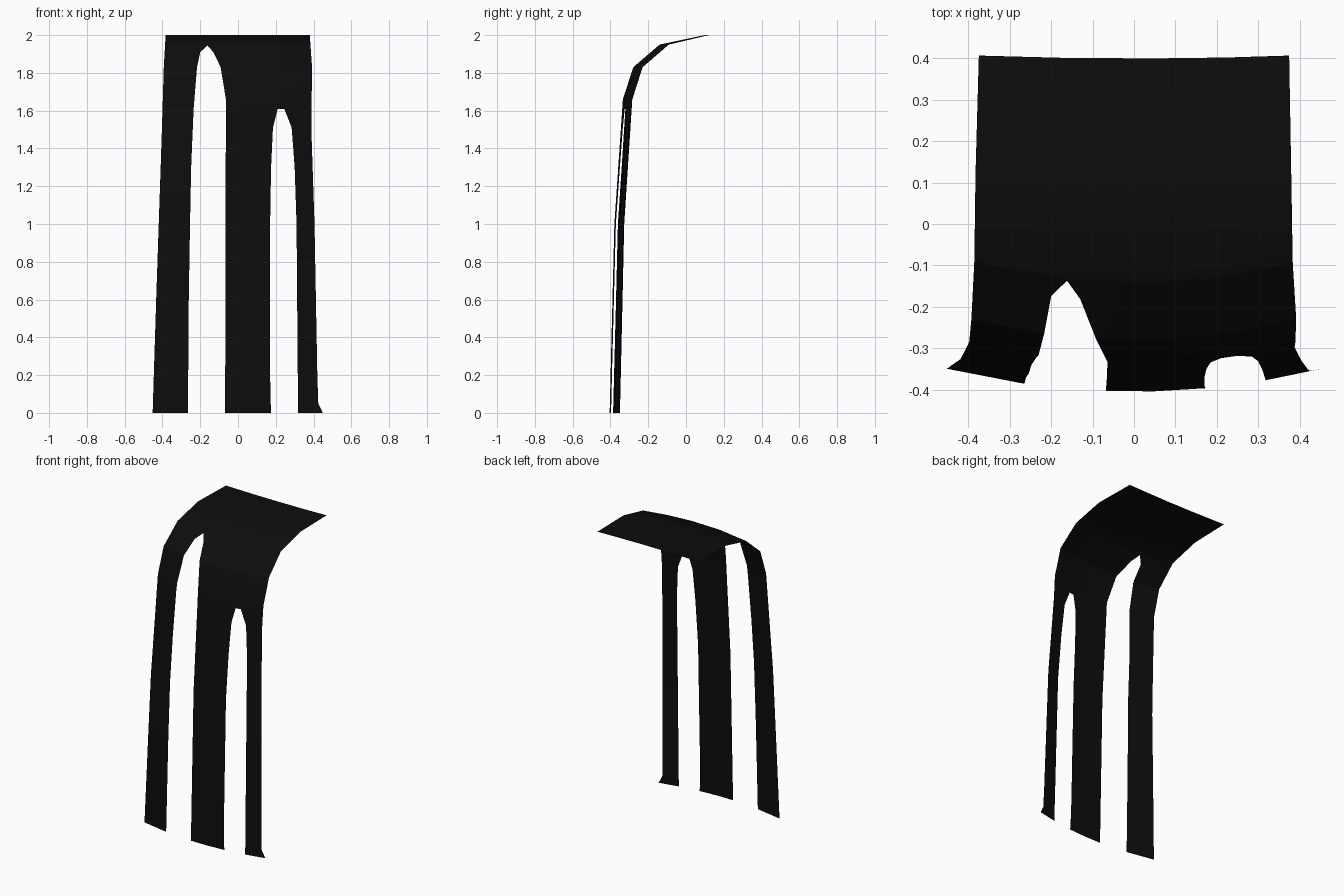
import bpy, bmesh

if "Cube" in bpy.data.objects:
    bpy.data.objects.remove(bpy.data.objects["Cube"])

# Draped sheet: each edge is a list of (t, value); t is height, and t=3 marks the flat back edge
PROFILE_Y = [(0, -.405), (1, -.38), (1.66, -.335), (1.83, -.28), (1.95, -.14), (2, .1), (3, .4)]
BOW = [(0, .27), (1.66, .32), (1.95, .33), (2, .15), (3, .05)]
OUTER_L = [(0, -.452), (.7, -.43), (1.4, -.406), (1.83, -.393), (2, -.383), (3, -.375)]
GAP1_L = [(0, -.265), (.7, -.26), (1.3, -.248), (1.61, -.235), (1.83, -.217), (1.91, -.2), (1.945, -.162)]
GAP1_R = [(0, -.068), (1, -.066), (1.66, -.064), (1.83, -.092), (1.91, -.13), (1.945, -.162)]
GAP2_L = [(0, .176), (.1, .17), (1, .17), (1.3, .175), (1.51, .185), (1.61, .21)]
GAP2_R = [(0, .318), (1, .31), (1.3, .3), (1.51, .284), (1.61, .245)]
OUTER_R = [(0, .449), (.05, .425), (.2, .42), (1, .405), (1.51, .388), (1.83, .392), (2, .38), (3, .375)]
MIDDLE = [(0, .05), (3, .05)]
EDGES = [OUTER_L, GAP1_L, GAP1_R, MIDDLE, GAP2_L, GAP2_R, OUTER_R]
ROWS = [0, .05, .2, .6, 1, 1.3, 1.51, 1.61, 1.66, 1.83, 1.91, 1.945, 1.95, 2, 3]
GAP_TOPS = {1: 1.945, 4: 1.61}   # strip index -> top of its cut-out


def sample(points, t):
    for (a, va), (b, vb) in zip(points, points[1:]):
        if t <= b:
            return va + (vb - va) * max(0, (t - a) / (b - a))
    return points[-1][1]


def point(edge, t):
    x = sample(edge, t)
    return (x, sample(PROFILE_Y, t) + sample(BOW, t) * x * x, min(t, 2))


bm = bmesh.new()
grid = [[bm.verts.new(point(e, t)) for e in EDGES] for t in ROWS]
for r in range(len(ROWS) - 1):
    for c in range(len(EDGES) - 1):
        if ROWS[r] >= GAP_TOPS.get(c, -1):
            bm.faces.new((grid[r][c], grid[r][c + 1], grid[r + 1][c + 1], grid[r + 1][c]))
bmesh.ops.remove_doubles(bm, verts=bm.verts, dist=.0005)

mesh = bpy.data.meshes.new("draped_sheet")
bm.to_mesh(mesh)
bm.free()
sheet = bpy.data.objects.new("draped_sheet", mesh)
bpy.context.collection.objects.link(sheet)

# Single near-black colour
black = bpy.data.materials.new("near black")
black.diffuse_color = (.004, .004, .004, 1)
black.use_nodes = True
black.node_tree.nodes["Principled BSDF"].inputs["Base Color"].default_value = black.diffuse_color
mesh.materials.append(black)
bpy.context.view_layer.objects.active = sheet
sheet.select_set(True)
bpy.ops.object.shade_smooth_by_angle()
